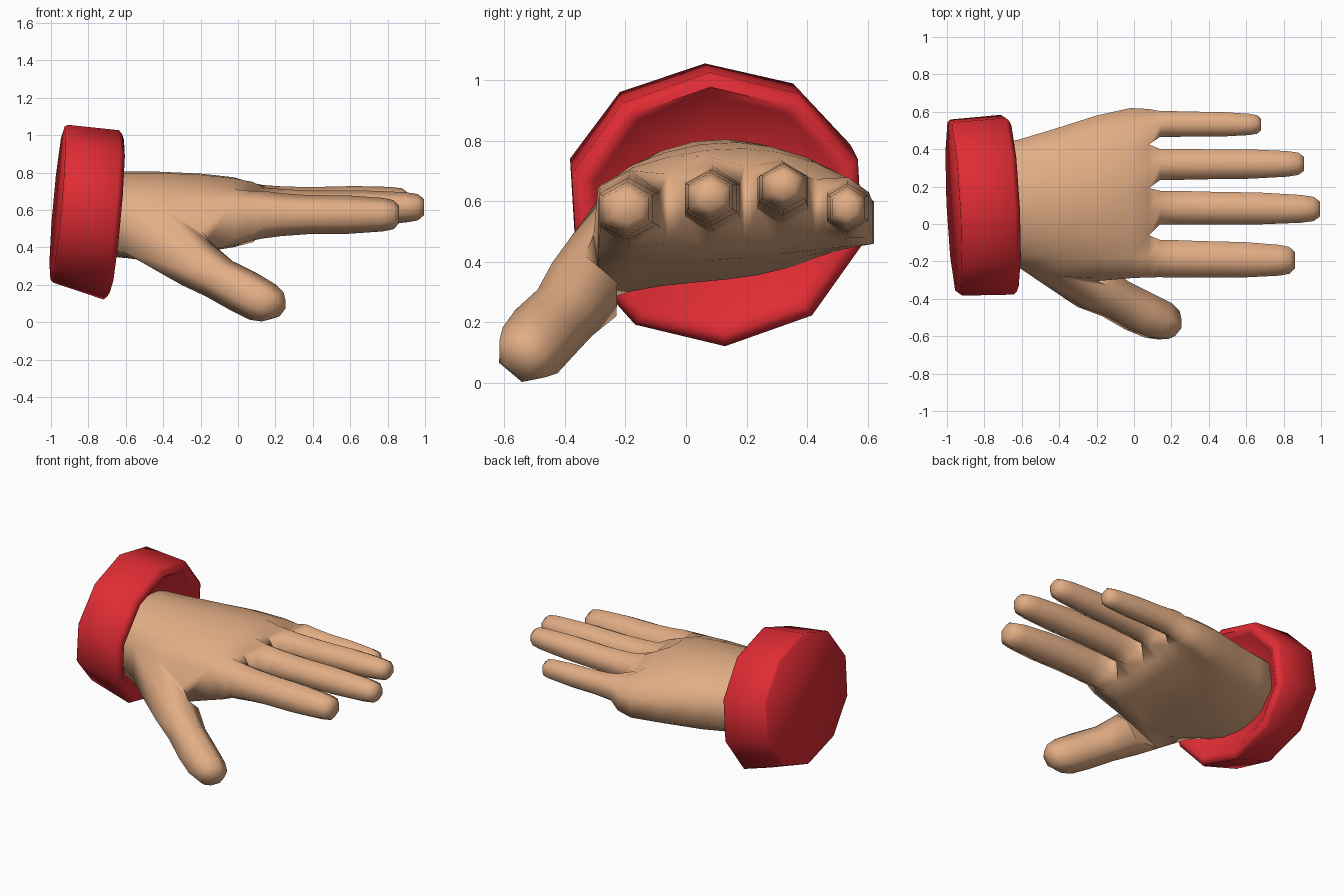
import bpy, bmesh, math
from mathutils import Vector

if "Cube" in bpy.data.objects:
    bpy.data.objects.remove(bpy.data.objects["Cube"])


def material(name, rgb):
    m = bpy.data.materials.new(name)
    m.diffuse_color = (*rgb, 1)
    m.use_nodes = True
    m.node_tree.nodes["Principled BSDF"].inputs["Base Color"].default_value = m.diffuse_color
    return m


def finish(bm, name, mat, angle):
    bmesh.ops.recalc_face_normals(bm, faces=bm.faces)
    me = bpy.data.meshes.new(name)
    bm.to_mesh(me)
    bm.free()
    ob = bpy.data.objects.new(name, me)
    bpy.context.collection.objects.link(ob)
    me.materials.append(mat)
    bpy.ops.object.select_all(action='DESELECT')
    ob.select_set(True)
    bpy.context.view_layer.objects.active = ob
    bpy.ops.object.shade_smooth_by_angle(angle=math.radians(angle))


def ring(bm, c, s, u, rs, ru, angles):
    """Closed loop of vertices around c in the plane of s and u."""
    return [bm.verts.new(c + s * rs * math.cos(a) + u * ru * math.sin(a)) for a in angles]


def bridge(bm, a, b):
    n = len(a)
    for i in range(n):
        j = (i + 1) % n
        bm.faces.new((a[i], a[j], b[j], b[i]))


def tube(bm, rings):
    """Join successive loops and cap the last one."""
    for a, b in zip(rings, rings[1:]):
        bridge(bm, a, b)
    bm.faces.new(rings[-1])


X, Y, Z = Vector((1, 0, 0)), Vector((0, 1, 0)), Vector((0, 0, 1))
HEX = [math.radians(a) for a in (150, 90, 30, -30, -90, -150)]
skin = material("skin", (0.76, 0.42, 0.235))
red = material("red_cloth", (0.75, 0.025, 0.035))

# --- Hand: palm sections (x, y0, y1, top side/peak/side, bottom side/middle/side)
PALM = [
    (-0.86, -0.19, 0.41, 0.65, 0.80, 0.66, 0.46, 0.38, 0.50),
    (-0.62, -0.23, 0.45, 0.63, 0.805, 0.66, 0.38, 0.35, 0.48),
    (-0.42, -0.28, 0.51, 0.62, 0.805, 0.64, 0.27, 0.34, 0.47),
    (-0.20, -0.29, 0.58, 0.64, 0.795, 0.62, 0.38, 0.385, 0.46),
    (-0.02, -0.29, 0.62, 0.65, 0.775, 0.60, 0.44, 0.41, 0.46),
    (0.08, -0.285, 0.615, 0.65, 0.755, 0.60, 0.47, 0.435, 0.48),
]
# Column positions across the palm: two per finger
EDGES = (0.0, 0.25, 0.53, 0.79, 1.0)
COLS = [EDGES[0]]
for a, b in zip(EDGES, EDGES[1:]):
    COLS += [(a + b) / 2, b]

bm = bmesh.new()
tops, bots = [], []
for k, (x, y0, y1, s0, top, s1, b0, bot, b1) in enumerate(PALM):
    t, b = [], []
    for j, u in enumerate(COLS):
        f = math.sin(math.pi * u) ** 0.7
        y = y0 + (y1 - y0) * u
        zt = (s0 + (s1 - s0) * u) * (1 - f) + top * f
        zb = (b0 + (b1 - b0) * u) * (1 - f) + (bot + 0.08 * (u - 0.5)) * f
        if k == len(PALM) - 1 and j in (2, 4, 6):   # webs between fingers
            zt -= 0.04
            zb += 0.03
        t.append(bm.verts.new((x, y, zt)))
        b.append(bm.verts.new((x, y, zb)))
    tops.append(t)
    bots.append(b)

crotch = bm.verts.new((-0.20, -0.305, 0.49))    # between thumb and palm
for k in range(len(PALM) - 1):
    for rows in (tops, bots):
        for j in range(8):
            bm.faces.new((rows[k][j], rows[k][j + 1], rows[k + 1][j + 1], rows[k + 1][j]))
    for j in (0, 8):
        if j == 8 or k in (0, 4):
            bm.faces.new((tops[k][j], tops[k + 1][j], bots[k + 1][j], bots[k][j]))
bm.faces.new((tops[2][0], tops[3][0], crotch))
bm.faces.new((tops[3][0], tops[4][0], crotch))
bm.faces.new((tops[4][0], bots[4][0], bots[3][0], crotch))
bm.faces.new(tops[0] + bots[0][::-1])

# Fingers: root y, tip y, root z, tip z, tip x, half width, half height
FINGERS = [
    (-0.185, -0.195, 0.575, 0.575, 0.86, 0.100, 0.108),
    (0.088, 0.080, 0.605, 0.615, 0.995, 0.090, 0.098),
    (0.318, 0.322, 0.625, 0.650, 0.91, 0.083, 0.092),
    (0.535, 0.532, 0.580, 0.578, 0.68, 0.069, 0.085),
]
for k, (ya, yb, za, zb, xt, w, h) in enumerate(FINGERS):
    t, b = tops[-1][2 * k:2 * k + 3], bots[-1][2 * k:2 * k + 3]
    loops = [t + b[::-1]]
    for f, r, tall in ((0, 1, 1.17), (0.13, 1, 1.06), (0.32, 0.97, 1), (0.62, 0.95, 1),
                       (0.88, 0.83, 1), (0.96, 0.72, 1), (1, 0.44, 1)):
        c = Vector((0.14 + (xt - 0.14) * f, ya + (yb - ya) * f, za + (zb - za) * f))
        loops.append(ring(bm, c, Y, Z, w * r / 0.87, h * r * tall, HEX))
    tube(bm, loops)

# Thumb grows out of the open palm side
loops = [[tops[1][0], tops[2][0], crotch, bots[3][0], bots[2][0], bots[1][0]]]
d = Vector((0.68, -0.42, -0.50)).normalized()
s = (X - d * X.dot(d)).normalized()
u = d.cross(s)
for c, r in (((-0.22, -0.335, 0.31), 0.138), ((-0.10, -0.40, 0.232), 0.118),
             ((0.03, -0.47, 0.163), 0.122), ((0.13, -0.515, 0.108), 0.118),
             ((0.185, -0.54, 0.082), 0.098), ((0.222, -0.555, 0.066), 0.055)):
    loops.append(ring(bm, Vector(c), s, u, r, r, HEX))
tube(bm, loops)
finish(bm, "hand", skin, 85)

# --- Cuff: ten-sided tilted band with a hollow front
bm = bmesh.new()
n = Vector((1, 0.05, -0.09)).normalized()
side = (Y - n * Y.dot(n)).normalized()
up = n.cross(side)
back, front = Vector((-0.965, 0.087, 0.637)), Vector((-0.660, 0.104, 0.570))
TEN = [math.radians(93 + 36 * i) for i in range(10)]
loops = []
for t, ry, rz in ((0, 0.475, 0.412), (0.05, 0.488, 0.424), (0.94, 0.498, 0.455),
                  (1.0, 0.482, 0.438), (1.04, 0.455, 0.412), (0.96, 0.42, 0.38),
                  (0.66, 0.26, 0.23)):
    loops.append(ring(bm, back.lerp(front, t), side, up, ry, rz, TEN))
bm.faces.new(loops[0])
tube(bm, loops)
finish(bm, "cuff", red, 65)
